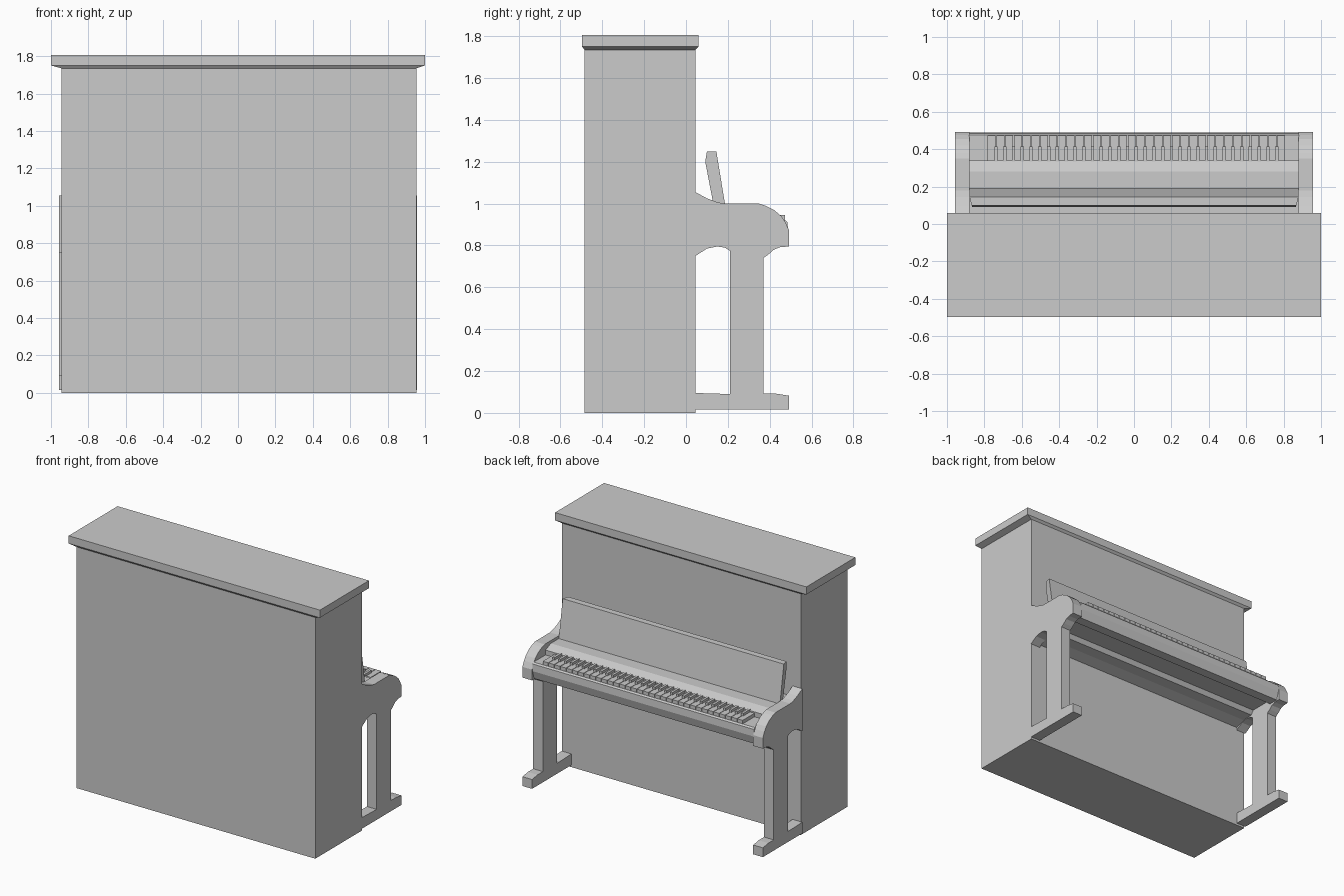
import bpy, bmesh

if "Cube" in bpy.data.objects:
    bpy.data.objects.remove(bpy.data.objects["Cube"])


def finish(name, bm):
    bmesh.ops.recalc_face_normals(bm, faces=bm.faces[:])
    mesh = bpy.data.meshes.new(name)
    bm.to_mesh(mesh)
    bm.free()
    obj = bpy.data.objects.new(name, mesh)
    bpy.context.collection.objects.link(obj)
    return obj


def add_box(bm, x0, x1, y0, y1, z0, z1):
    verts = bmesh.ops.create_cube(bm, size=1)["verts"]
    for v in verts:
        v.co.x = x1 if v.co.x > 0 else x0
        v.co.y = y1 if v.co.y > 0 else y0
        v.co.z = z1 if v.co.z > 0 else z0


def prism(name, points, x0, x1):
    """Extrude a (y, z, optional end inset) profile along x."""
    bm = bmesh.new()
    ends = []
    for x, sign in ((x0, 1), (x1, -1)):
        ends.append([bm.verts.new((x + sign * (p[2] if len(p) > 2 else 0), p[0], p[1]))
                     for p in points])
    a, b = ends
    bm.faces.new(a)
    bm.faces.new(b[::-1])
    n = len(points)
    for i in range(n):
        j = (i + 1) % n
        bm.faces.new((a[i], b[i], b[j], a[j]))
    return finish(name, bm)


# Tall cabinet
bm = bmesh.new()
add_box(bm, -0.945, 0.955, -0.485, 0.045, 0, 1.74)
finish("cabinet", bm)

# Lid with a sloped underside
bm = bmesh.new()
rings = []
for x0, x1, y0, y1, z in ((-0.945, 0.955, -0.485, 0.045, 1.735),
                          (-1, 1, -0.497, 0.06, 1.75),
                          (-1, 1, -0.497, 0.06, 1.805)):
    rings.append([bm.verts.new(c) for c in
                  ((x0, y0, z), (x1, y0, z), (x1, y1, z), (x0, y1, z))])
bm.faces.new(rings[0][::-1])
bm.faces.new(rings[-1])
for lo, hi in zip(rings, rings[1:]):
    for i in range(4):
        j = (i + 1) % 4
        bm.faces.new((lo[i], lo[j], hi[j], hi[i]))
finish("lid", bm)

# Side frames: curved arm, leg and foot in one profile
frame = [(0.045, 1.055), (0.10, 1.025), (0.145, 1.008), (0.18, 1.0), (0.35, 1.0),
         (0.38, 0.99), (0.42, 0.97), (0.455, 0.94), (0.475, 0.91), (0.493, 0.872),
         (0.493, 0.795), (0.45, 0.792), (0.42, 0.78), (0.395, 0.758), (0.37, 0.74),
         (0.37, 0.092), (0.43, 0.092), (0.493, 0.082), (0.493, 0.015),
         (0.045, 0.015), (0.045, 0.095), (0.21, 0.09), (0.21, 0.775),
         (0.185, 0.79), (0.15, 0.795), (0.10, 0.785), (0.045, 0.75)]
prism("left_side_frame", frame, -0.957, -0.88)
prism("right_side_frame", frame, 0.88, 0.957)

# Key bed with front rail and stepped underside
bed = [(0.045, 0.98), (0.28, 0.98), (0.315, 0.965), (0.34, 0.955), (0.34, 0.92),
       (0.475, 0.92), (0.485, 0.91), (0.488, 0.86), (0.47, 0.80),
       (0.40, 0.80), (0.37, 0.83), (0.22, 0.83), (0.20, 0.80), (0.12, 0.795),
       (0.045, 0.77)]
prism("key_bed", bed, -0.882, 0.882)

# Music desk leaning back, rear edges bevelled at the ends
desk = [(0.19, 0.975), (0.145, 1.25), (0.10, 1.25, 0.012), (0.092, 1.20, 0.015),
        (0.135, 0.975, 0.015)]
prism("music_desk", desk, -0.88, 0.88)

# Keys
count, start, end = 34, -0.785, 0.81
step = (end - start) / count
white, black = bmesh.new(), bmesh.new()
for i in range(count):
    x = start + i * step
    add_box(white, x + 0.002, x + step - 0.002, 0.335, 0.474, 0.915, 0.945)
    if i:
        add_box(black, x - 0.009, x + 0.009, 0.335, 0.415, 0.93, 0.963)
finish("white_keys", white)
finish("black_keys", black)
